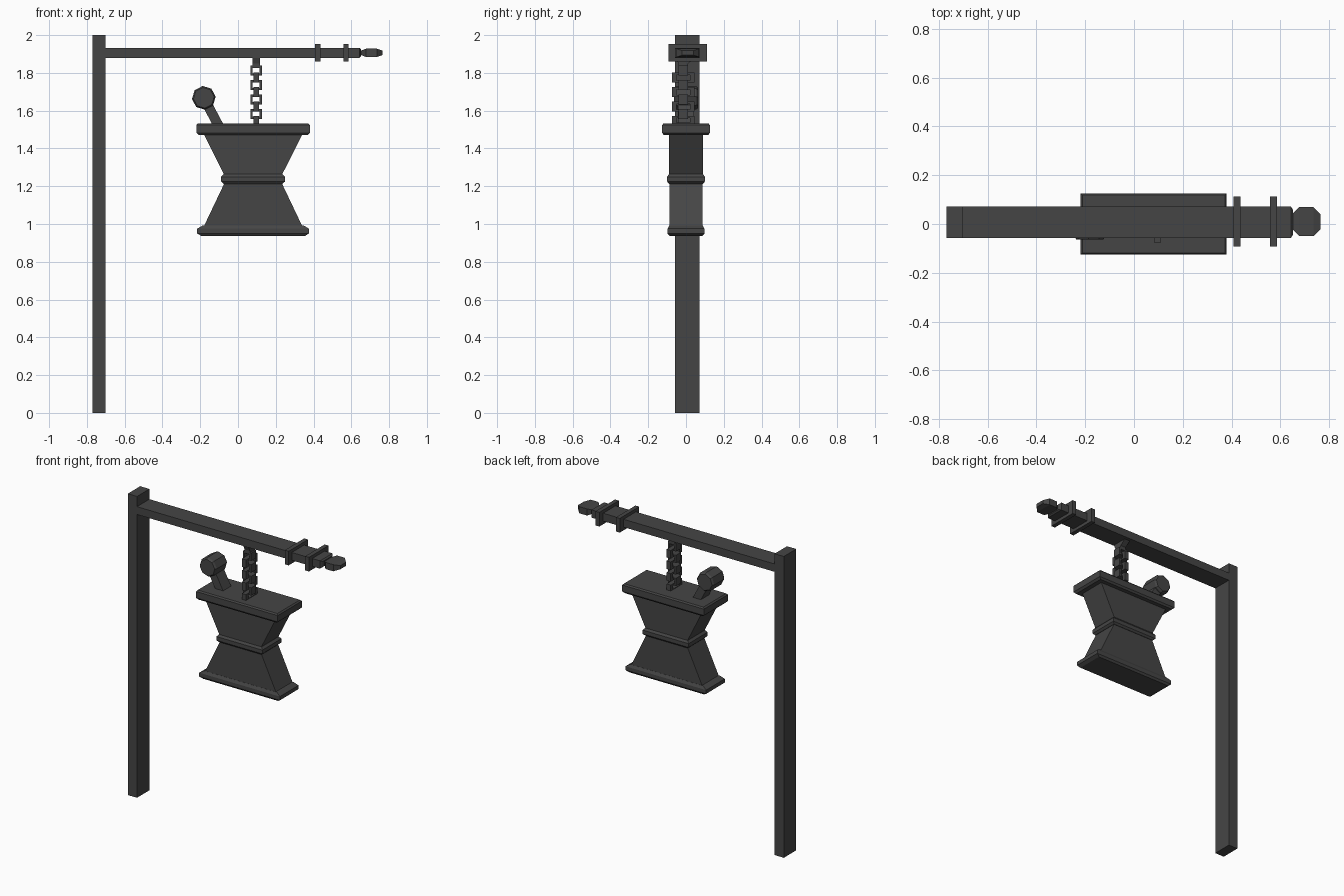
import bpy, bmesh, math
from mathutils import Vector

if "Cube" in bpy.data.objects:
    bpy.data.objects.remove(bpy.data.objects["Cube"])

iron = bpy.data.materials.new("dark_iron")
iron.diffuse_color = (0.06, 0.06, 0.06, 1)
iron.use_nodes = True
iron.node_tree.nodes["Principled BSDF"].inputs["Base Color"].default_value = iron.diffuse_color


def finish(name, bm):
    bmesh.ops.recalc_face_normals(bm, faces=bm.faces)
    me = bpy.data.meshes.new(name)
    bm.to_mesh(me)
    bm.free()
    me.materials.append(iron)
    ob = bpy.data.objects.new(name, me)
    bpy.context.collection.objects.link(ob)
    return ob


def loft(name, loops):
    """Skin a closed solid through loops of equal point count."""
    bm = bmesh.new()
    rows = [[bm.verts.new(p) for p in loop] for loop in loops]
    n = len(rows[0])
    for a, b in zip(rows, rows[1:]):
        for i in range(n):
            j = (i + 1) % n
            bm.faces.new((a[i], a[j], b[j], b[i]))
    bm.faces.new(rows[0])
    bm.faces.new(rows[-1])
    return finish(name, bm)


CORNERS = ((-1, -1), (1, -1), (1, 1), (-1, 1))


def loft_z(name, cx, cy, sections):
    """Rectangular sections (z, half x, half y)."""
    return loft(name, [[(cx + sx * hx, cy + sy * hy, z) for sx, sy in CORNERS]
                       for z, hx, hy in sections])


def loft_x(name, cy, cz, sections):
    """Rectangular sections (x, half y, half z)."""
    return loft(name, [[(x, cy + sy * hy, cz + sz * hz) for sy, sz in CORNERS]
                       for x, hy, hz in sections])


# Post and arm
CY, AZ = 0.007, 1.906
loft_z("post", -0.735, CY, [(0, 0.034, 0.065), (2.0, 0.034, 0.065)])
loft_x("arm", CY, AZ, [(-0.702, 0.065, 0.026), (0.643, 0.065, 0.026), (0.652, 0.05, 0.018)])
for i, x in enumerate((0.422, 0.572)):
    loft_x(f"arm_collar_{i + 1}", CY + 0.003, AZ, [(x - 0.014, 0.102, 0.047), (x + 0.014, 0.102, 0.047)])
loft_x("finial", CY + 0.003, AZ, [(0.648, 0.03, 0.010), (0.678, 0.06, 0.022),
                                  (0.735, 0.06, 0.022), (0.765, 0.03, 0.012)])

# Mortar, a stack of flattened mouldings
MX = 0.08
loft_z("mortar_base", MX, 0, [(0.937, 0.275, 0.088), (0.950, 0.296, 0.098),
                              (0.975, 0.296, 0.098), (0.992, 0.268, 0.088)])
loft_z("mortar_lower_body", MX, 0, [(0.985, 0.262, 0.087), (1.22, 0.15, 0.087)])
loft_z("mortar_waist_ring", MX, 0, [(1.213, 0.156, 0.09), (1.225, 0.169, 0.1),
                                    (1.250, 0.169, 0.1), (1.264, 0.156, 0.09)])
loft_z("mortar_upper_body", MX, 0, [(1.255, 0.15, 0.09), (1.478, 0.262, 0.09)])
loft_z("mortar_rim", MX, 0, [(1.470, 0.287, 0.117), (1.482, 0.3, 0.126),
                             (1.524, 0.3, 0.126), (1.533, 0.292, 0.119)])

# Pestle: slanted handle and octagonal head
head = Vector((-0.181, 0, 1.668))
foot = Vector((-0.100, 0, 1.515))
axis = (head - foot).normalized()
side = Vector((axis.z, 0, -axis.x))
loft("pestle_handle", [[p + side * sx * 0.026 + Vector((0, sy * 0.042, 0)) for sx, sy in CORNERS]
                       for p in (foot, head)])
loops = []
for y, r in ((-0.064, 0.055), (-0.052, 0.063), (0.052, 0.063), (0.064, 0.055)):
    loops.append([head + Vector((0, y, 0))
                  + side * r * math.cos((k + 0.5) * math.pi / 4)
                  + axis * r * math.sin((k + 0.5) * math.pi / 4) for k in range(8)])
loft("pestle_head", loops)


def link(name, z0, z1, half, bar, depth, crosswise):
    """Square chain link: a rectangular ring swept with a square-edged bar."""
    bm = bmesh.new()
    zc, hz = (z0 + z1) / 2, (z1 - z0) / 2
    rings = []
    for inset, d in ((0, -depth), (0, depth), (1, depth), (1, -depth)):
        u, w = half - inset * bar, hz - inset * 0.012
        row = []
        for su, sw in CORNERS:
            p = (d, su * u) if crosswise else (su * u, d)
            row.append(bm.verts.new((0.096 + p[0], -0.015 + p[1], zc + sw * w)))
        rings.append(row)
    for a in range(4):
        b = (a + 1) % 4
        for i in range(4):
            j = (i + 1) % 4
            bm.faces.new((rings[a][i], rings[a][j], rings[b][j], rings[b][i]))
    finish(name, bm)


# Chain: bracket under the arm and alternating links
loft("chain_bracket", [[(0.096 + sx * 0.02, cy + sy * hy, z) for sx, sy in CORNERS]
                       for z, cy, hy in ((1.826, -0.015, 0.026), (1.85, -0.015, 0.026),
                                         (1.884, 0.0, 0.055))])
for i in range(4):
    top = 1.838 - i * 0.0767
    link(f"chain_flat_link_{i + 1}", top - 0.052, top, 0.03, 0.012, 0.026, False)
    link(f"chain_cross_link_{i + 1}", max(top - 0.09, 1.525), top - 0.036, 0.06, 0.025, 0.015, True)
